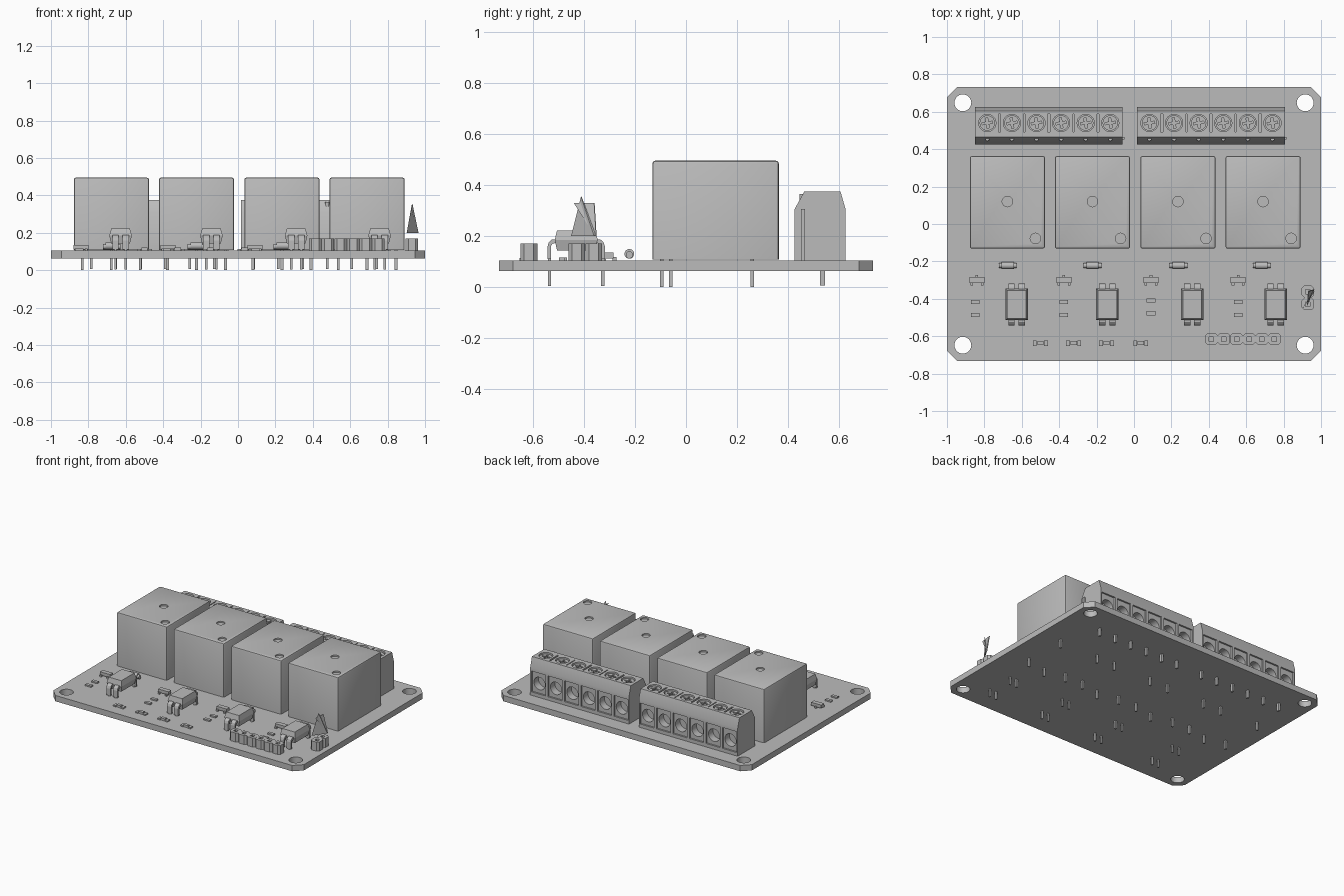
import bpy, bmesh, math
from mathutils import Matrix, Vector

if "Cube" in bpy.data.objects:
    bpy.data.objects.remove(bpy.data.objects["Cube"])

GREY = (0.5, 0.5, 0.5, 1)
mat = bpy.data.materials.new("plain grey")
mat.use_nodes = True
mat.diffuse_color = GREY
mat.node_tree.nodes["Principled BSDF"].inputs["Base Color"].default_value = GREY

BOARD_LOW, BOARD_TOP = 0.063, 0.105


def box(bm, x, y, z, sx, sy, sz):
    """Box centred on x, y with its bottom at z."""
    m = Matrix.Translation((x, y, z + sz / 2)) @ Matrix.Diagonal((sx, sy, sz, 1))
    return bmesh.ops.create_cube(bm, size=1, matrix=m)["verts"]


def cyl(bm, x, y, z, r, depth, axis="Z", n=24):
    """Cylinder centred on x, y, z."""
    rot = {"Z": Matrix(), "X": Matrix.Rotation(math.pi / 2, 4, "Y"),
           "Y": Matrix.Rotation(math.pi / 2, 4, "X")}[axis]
    bmesh.ops.create_cone(bm, cap_ends=True, segments=n, radius1=r, radius2=r,
                          depth=depth, matrix=Matrix.Translation((x, y, z)) @ rot)


def loft(bm, rings):
    """Skin equal-length rings of points and cap both ends."""
    rows = [[bm.verts.new(p) for p in ring] for ring in rings]
    n = len(rows[0])
    for a, b in zip(rows, rows[1:]):
        for i in range(n):
            j = (i + 1) % n
            bm.faces.new((a[i], a[j], b[j], b[i]))
    bm.faces.new(rows[0][::-1])
    bm.faces.new(rows[-1])


def prism_x(bm, pts, x0, x1):
    loft(bm, [[(x, y, z) for y, z in pts] for x in (x0, x1)])


def prism_z(bm, pts, z0, z1):
    loft(bm, [[(x, y, z) for x, y in pts] for z in (z0, z1)])


def chamfered(x, y, hx, hy, c):
    """Rectangle outline with cut corners."""
    return [(x + px, y + py) for px, py in (
        (-hx + c, -hy), (hx - c, -hy), (hx, -hy + c), (hx, hy - c),
        (hx - c, hy), (-hx + c, hy), (-hx, hy - c), (-hx, -hy + c))]


def finish(name, bm, smooth=False):
    bmesh.ops.recalc_face_normals(bm, faces=bm.faces)
    me = bpy.data.meshes.new(name)
    bm.to_mesh(me)
    bm.free()
    ob = bpy.data.objects.new(name, me)
    bpy.context.collection.objects.link(ob)
    me.materials.append(mat)
    if smooth:
        shade(ob)
    return ob


def shade(ob):
    bpy.ops.object.select_all(action="DESELECT")
    ob.select_set(True)
    bpy.context.view_layer.objects.active = ob
    bpy.ops.object.shade_smooth_by_angle(angle=math.radians(35))


def cut(ob, bm):
    """Subtract the cutter mesh and bake the result."""
    cutter = finish("cutter", bm)
    cutter.hide_render = True
    mod = ob.modifiers.new("cut", "BOOLEAN")
    mod.object, mod.operation, mod.solver = cutter, "DIFFERENCE", "EXACT"
    deps = bpy.context.evaluated_depsgraph_get()
    me = bpy.data.meshes.new_from_object(ob.evaluated_get(deps))
    ob.modifiers.clear()
    ob.data = me
    bpy.data.objects.remove(cutter)


# Circuit board with four mounting holes
bm = bmesh.new()
prism_z(bm, chamfered(0, 0, 1, 0.732, 0.055), BOARD_LOW, BOARD_TOP)
board = finish("circuit_board", bm)
bm = bmesh.new()
for x in (-0.915, 0.915):
    for y in (-0.648, 0.648):
        cyl(bm, x, y, 0.08, 0.045, 0.2, n=32)
cut(board, bm)
shade(board)

# Relays with two shallow round marks on the lid, and their pins
for i, x in enumerate((-0.677, -0.222, 0.235, 0.69), 1):
    bm = bmesh.new()
    verts = box(bm, x, 0.116, 0.108, 0.402, 0.495, 0.387)
    edges = [e for e in bm.edges if max(v.co.z for v in e.verts) > 0.4]
    bmesh.ops.bevel(bm, geom=edges, offset=0.011, segments=2, affect="EDGES", profile=0.5)
    relay = finish(f"relay_{i}", bm)
    bm = bmesh.new()
    cyl(bm, x, 0.12, 0.495, 0.028, 0.02)
    cyl(bm, x + 0.15, -0.077, 0.495, 0.028, 0.02)
    cut(relay, bm)
    shade(relay)
    bm = bmesh.new()
    for dx, y in ((-0.155, 0.26), (0.155, 0.26), (-0.155, -0.06), (0.155, -0.06), (0, -0.095)):
        box(bm, x + dx, y, 0, 0.014, 0.014, 0.12)
    finish(f"relay_pins_{i}", bm)

# Screw terminal blocks
PITCH = 0.1315
for i, x0 in enumerate((-0.85, 0.017), 1):
    xs = [x0 + PITCH * (k + 0.5) for k in range(6)]
    bm = bmesh.new()
    prism_x(bm, ((0.425, BOARD_TOP), (0.425, 0.305), (0.464, 0.375), (0.605, 0.375),
                 (0.625, 0.305), (0.625, BOARD_TOP)), x0, x0 + 6 * PITCH)
    block = finish(f"terminal_block_{i}", bm)
    pockets, wire_holes, wells = bmesh.new(), bmesh.new(), bmesh.new()
    for k, x in enumerate(xs):
        box(pockets, x, 0.625, 0.13, 0.112, 0.024, 0.15)
        cyl(wire_holes, x, 0.61, 0.2, 0.045, 0.1, "Y")
        cyl(wells, x, 0.54, 0.375, 0.046, 0.06)
        if k < 5:
            box(wells, x + PITCH / 2, 0.54, 0.365, 0.012 if k % 2 == 0 else 0.006, 0.095, 0.02)
    for cutter in (pockets, wire_holes, wells):
        cut(block, cutter)
    shade(block)
    # Side rib and small nubs along the sloping edge
    bm = bmesh.new()
    box(bm, x0 + 6 * PITCH + 0.004, 0.458, BOARD_TOP, 0.012, 0.015, 0.2)
    for x in xs:
        cyl(bm, x, 0.455, 0.335, 0.011, 0.06, n=12)
    finish(f"terminal_rib_{i}", bm, True)
    # Cross-slotted screws
    bm, slots = bmesh.new(), bmesh.new()
    for x in xs:
        cyl(bm, x, 0.54, 0.353, 0.041, 0.026)
        w, a = 0.006, 0.028
        plus = []
        for q in range(4):
            rot = Matrix.Rotation(q * math.pi / 2 + 0.15, 2)
            plus += [Vector((x, 0.54)) + rot @ Vector(p) for p in ((a, -w), (a, w), (w, w))]
        prism_z(slots, plus, 0.352, 0.38)
    screws = finish(f"terminal_screws_{i}", bm)
    cut(screws, slots)
    shade(screws)
    bm = bmesh.new()
    for x in xs:
        box(bm, x, 0.535, 0.006, 0.014, 0.02, 0.11)
    finish(f"terminal_pins_{i}", bm)

# Optocouplers: tapered body with four bent legs and thin pins
for i, x in enumerate((-0.628, -0.142, 0.311, 0.757), 1):
    bm = bmesh.new()
    loft(bm, [[(x + px * hx, -0.43 + py * hy, z) for px, py in ((-1, -1), (1, -1), (1, 1), (-1, 1))]
              for hx, hy, z in ((0.05, 0.075, 0.143), (0.06, 0.084, 0.185), (0.05, 0.075, 0.222))])
    finish(f"optocoupler_{i}", bm)
    bm = bmesh.new()
    for side in (-1, 1):
        leg = [(0.075, 0.188), (0.095, 0.186), (0.107, 0.176), (0.112, 0.16), (0.112, 0.11),
               (0.099, 0.11), (0.099, 0.16), (0.093, 0.17), (0.075, 0.174)]
        for dx in (-0.027, 0.027):
            prism_x(bm, [(-0.43 + side * d, z) for d, z in leg], x + dx - 0.017, x + dx + 0.017)
            box(bm, x + dx, -0.43 + side * 0.104, 0.005, 0.013, 0.012, 0.11)
    finish(f"optocoupler_legs_{i}", bm)

# Diodes: round body with end caps
for i, x in enumerate((-0.675, -0.222, 0.238, 0.682), 1):
    bm = bmesh.new()
    cyl(bm, x, -0.222, 0.13, 0.019, 0.066, "X")
    for dx in (-0.038, 0.038):
        cyl(bm, x + dx, -0.222, 0.126, 0.014, 0.018, "X")
    finish(f"diode_{i}", bm, True)

# Transistors and flat chip resistors
for i, x in enumerate((-0.84, -0.375, 0.091, 0.557), 1):
    bm = bmesh.new()
    box(bm, x, -0.3, 0.112, 0.08, 0.033, 0.023)
    for dx, y in ((0.028, -0.321), (-0.028, -0.321), (0, -0.28)):
        box(bm, x + dx, y, BOARD_TOP, 0.014, 0.014, 0.012)
    finish(f"transistor_{i}", bm)
    bm = bmesh.new()
    for y in (-0.418, -0.487):
        box(bm, x - 0.008 if i == 1 else x, y + (0.01 if i == 3 else 0), BOARD_TOP, 0.046, 0.022, 0.01)
    finish(f"chip_resistors_{i}", bm)

# Indicator lamps: small body between two end pads
for i, x in enumerate((-0.5, -0.323, -0.147, 0.036), 1):
    bm = bmesh.new()
    box(bm, x, -0.637, BOARD_TOP, 0.034, 0.022, 0.016)
    for dx in (-0.03, 0.03):
        box(bm, x + dx, -0.637, BOARD_TOP, 0.02, 0.03, 0.009)
    finish(f"indicator_lamp_{i}", bm)


# Socket strips made of chamfered cells with square openings
def socket_strip(name, cells):
    bm, holes = bmesh.new(), bmesh.new()
    for x, y in cells:
        prism_z(bm, chamfered(x, y, 0.0335, 0.0325, 0.014), BOARD_TOP, 0.17)
        box(holes, x, y, 0.145, 0.024, 0.024, 0.05)
    cut(finish(name, bm), holes)


socket_strip("input_header", [(0.4135 + 0.0675 * k, -0.615) for k in range(6)])
socket_strip("jumper_header", [(0.93, -0.428), (0.93, -0.362)])

# Pointed jumper cap: an upright shard and an inverted one
bm = bmesh.new()
loft(bm, [[(0.902, -0.45, 0.2), (0.96, -0.352, 0.2), (0.965, -0.36, 0.2)],
          [(0.93, -0.411, 0.355), (0.932, -0.409, 0.355), (0.933, -0.411, 0.354)]])
loft(bm, [[(0.925, -0.44, 0.33), (0.93, -0.358, 0.33), (0.935, -0.36, 0.33)],
          [(0.96, -0.357, 0.2), (0.96, -0.35, 0.2), (0.965, -0.352, 0.2)]])
finish("jumper_cap", bm)
